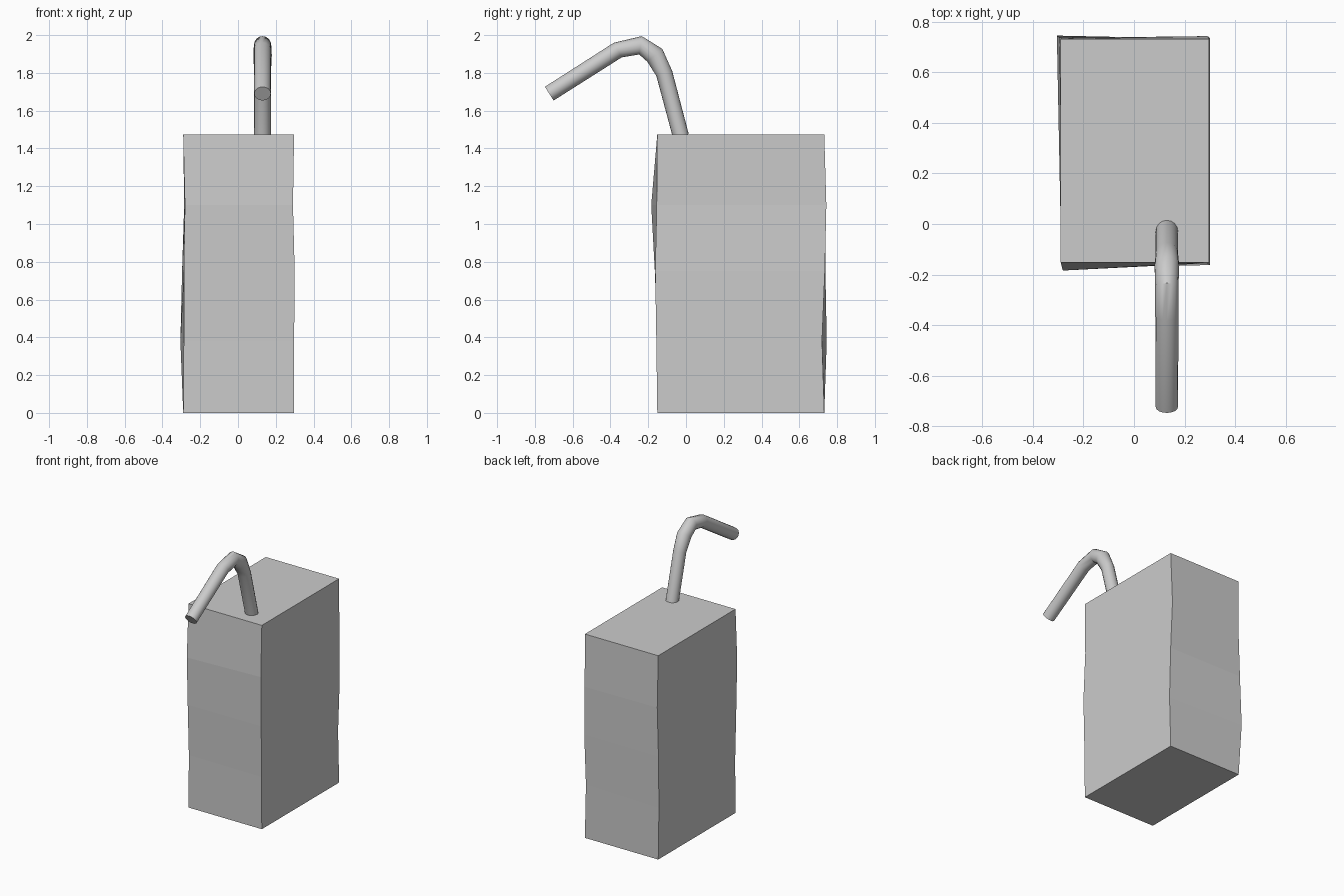
import bpy, bmesh, math
from mathutils import Vector

if "Cube" in bpy.data.objects:
    bpy.data.objects.remove(bpy.data.objects["Cube"])


def loft(name, rings, smooth=False):
    """Skin a stack of equal rings and cap both ends."""
    bm = bmesh.new()
    loops = [[bm.verts.new(p) for p in ring] for ring in rings]
    n = len(loops[0])
    for a, b in zip(loops, loops[1:]):
        for i in range(n):
            j = (i + 1) % n
            bm.faces.new((a[i], a[j], b[j], b[i]))
    bm.faces.new(loops[0])
    bm.faces.new(loops[-1])
    bmesh.ops.recalc_face_normals(bm, faces=bm.faces)
    mesh = bpy.data.meshes.new(name)
    bm.to_mesh(mesh)
    bm.free()
    obj = bpy.data.objects.new(name, mesh)
    bpy.context.collection.objects.link(obj)
    if smooth:
        bpy.context.view_layer.objects.active = obj
        obj.select_set(True)
        bpy.ops.object.shade_smooth_by_angle(angle=math.radians(40))
        obj.select_set(False)
    return obj


# Carton: slightly dented box, corners front-left, front-right, back-right, back-left
end = [(-0.29, -0.152), (0.297, -0.152), (0.297, 0.732), (-0.29, 0.732)]
levels = [
    (0.0, end),
    (0.38, [(-0.287, -0.152), (0.297, -0.157), (0.297, 0.72), (-0.305, 0.745)]),
    (0.75, [(-0.287, -0.165), (0.300, -0.163), (0.300, 0.735), (-0.296, 0.738)]),
    (1.10, [(-0.281, -0.184), (0.291, -0.155), (0.291, 0.743), (-0.285, 0.736)]),
    (1.475, end),
]
loft("carton", [[(x, y, z) for x, y in c] for z, c in levels])

# Straw: bent tube, slightly swollen at the bend; path points are (y, z, side radius, radius)
path = [(-0.027, 1.465, 0.044, 0.043), (-0.115, 1.797, 0.044, 0.044),
        (-0.165, 1.893, 0.049, 0.052), (-0.241, 1.946, 0.046, 0.049),
        (-0.361, 1.921, 0.046, 0.044), (-0.724, 1.69, 0.044, 0.043)]
SIDES = 16
rings = []
for k, (y, z, rx, r) in enumerate(path):
    p0, p1 = path[max(k - 1, 0)], path[min(k + 1, len(path) - 1)]
    t = Vector((0, p1[0] - p0[0], p1[1] - p0[1])).normalized()
    out = Vector((0, t.z, -t.y))
    centre = Vector((0.13, y, z))
    angles = [math.tau * i / SIDES for i in range(SIDES)]
    rings.append([centre + Vector((rx * math.cos(a), 0, 0)) + out * r * math.sin(a)
                  for a in angles])
loft("straw", rings, smooth=True)
